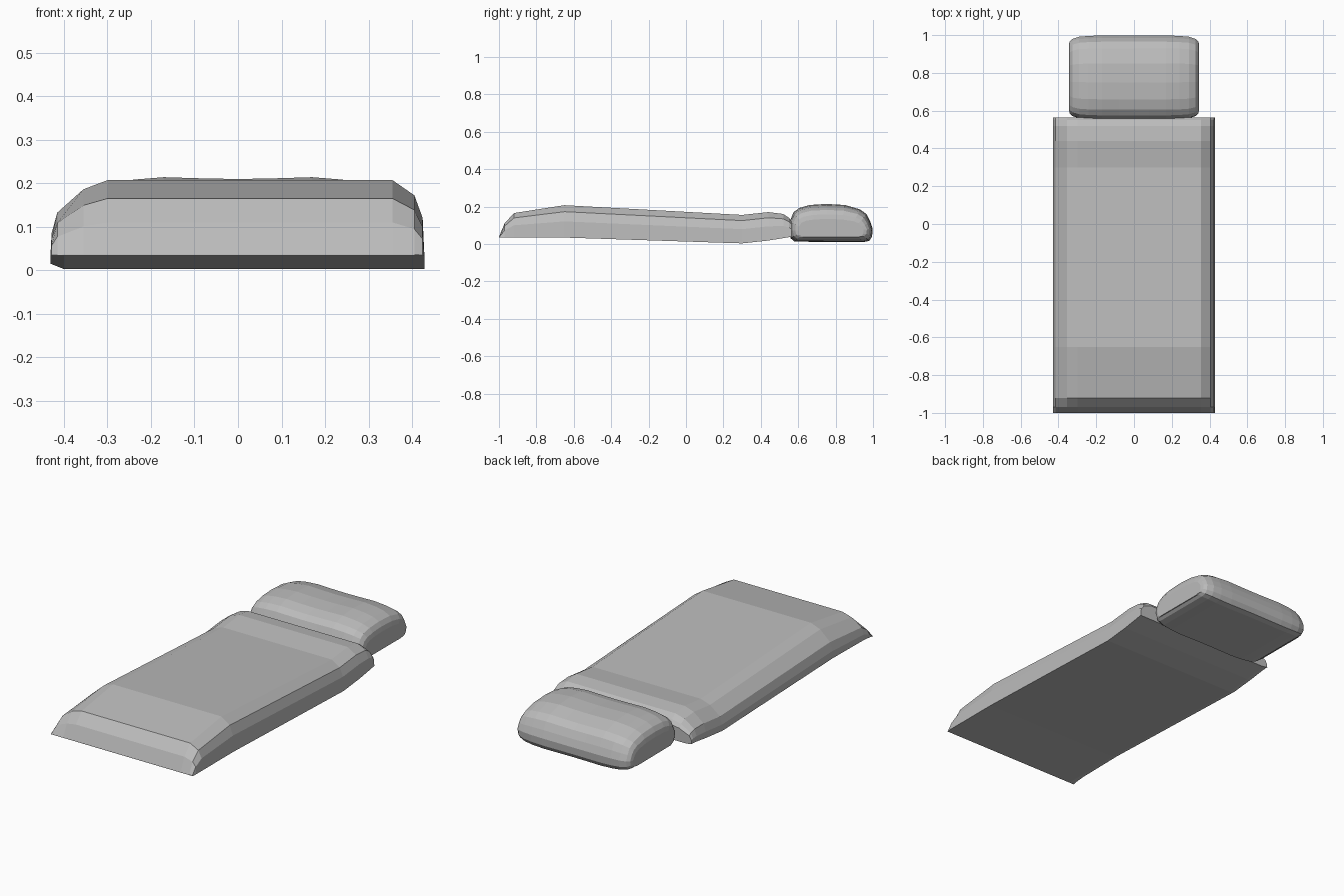
import bpy
import bmesh

cube = bpy.data.objects.get("Cube")
if cube:
    bpy.data.objects.remove(cube, do_unlink=True)

grey = bpy.data.materials.new("soft grey")
grey.use_nodes = True
grey.diffuse_color = (0.5, 0.5, 0.5, 1)
grey.node_tree.nodes["Principled BSDF"].inputs["Base Color"].default_value = grey.diffuse_color


def loft(name, rings):
    """Skin a row of matching closed outlines and cap both ends."""
    bm = bmesh.new()
    rows = [[bm.verts.new(p) for p in ring] for ring in rings]
    for a, b in zip(rows, rows[1:]):
        for i in range(len(a)):
            j = (i + 1) % len(a)
            bm.faces.new((a[i], a[j], b[j], b[i]))
    bm.faces.new(rows[0])
    bm.faces.new(rows[-1])
    bmesh.ops.remove_doubles(bm, verts=bm.verts, dist=0.0005)
    bmesh.ops.recalc_face_normals(bm, faces=bm.faces)
    mesh = bpy.data.meshes.new(name)
    bm.to_mesh(mesh)
    bm.free()
    mesh.materials.append(grey)
    obj = bpy.data.objects.new(name, mesh)
    bpy.context.collection.objects.link(obj)
    return obj


# Blanket: one rounded cross-section (x, share of height) swept along the bed
section = [(-0.40, 0), (-0.43, 0.08), (-0.428, 0.3), (-0.415, 0.57), (-0.355, 0.88), (-0.30, 1),
           (0.355, 1), (0.405, 0.8), (0.424, 0.5), (0.428, 0)]
# y, underside height, top height
stations = [(-1, 0.034, 0.037), (-0.97, 0.034, 0.11), (-0.92, 0.034, 0.165), (-0.65, 0.034, 0.207),
            (0.30, 0.003, 0.155), (0.44, 0.018, 0.17), (0.52, 0.031, 0.16), (0.55, 0.036, 0.14),
            (0.565, 0.038, 0.12)]
loft("blanket", [[(x, y, low + t * (top - low)) for x, t in section]
                 for y, low, top in stations])

# Pillow: plump side profile (y, z) narrowing towards both ends
profile = [(0.58, 0.012), (0.56, 0.03), (0.553, 0.07), (0.555, 0.12), (0.575, 0.17), (0.605, 0.192),
           (0.66, 0.208), (0.75, 0.214), (0.85, 0.208), (0.93, 0.185), (0.965, 0.16),
           (0.985, 0.12), (0.998, 0.08), (0.995, 0.04), (0.98, 0.016), (0.95, 0.01)]
# x, length scale, height scale, dip of the top
half = [(0.08, 1, 0.98), (0.17, 1, 1), (0.24, 0.99, 0.96), (0.29, 0.97, 0.89),
        (0.325, 0.92, 0.77), (0.34, 0.86, 0.6), (0.345, 0.78, 0.42)]
ribs = [(-x, l, h) for x, l, h in reversed(half)] + [(0, 1, 0.97)] + half


def rib(x, length, height):
    mid_y, base = 0.777, 0.075
    ring = []
    for y, z in profile:
        scale = height if z > base else max(height, 0.6)
        ring.append((x, mid_y + (y - mid_y) * length, base + (z - base) * scale))
    return ring


loft("pillow", [rib(*r) for r in ribs])
